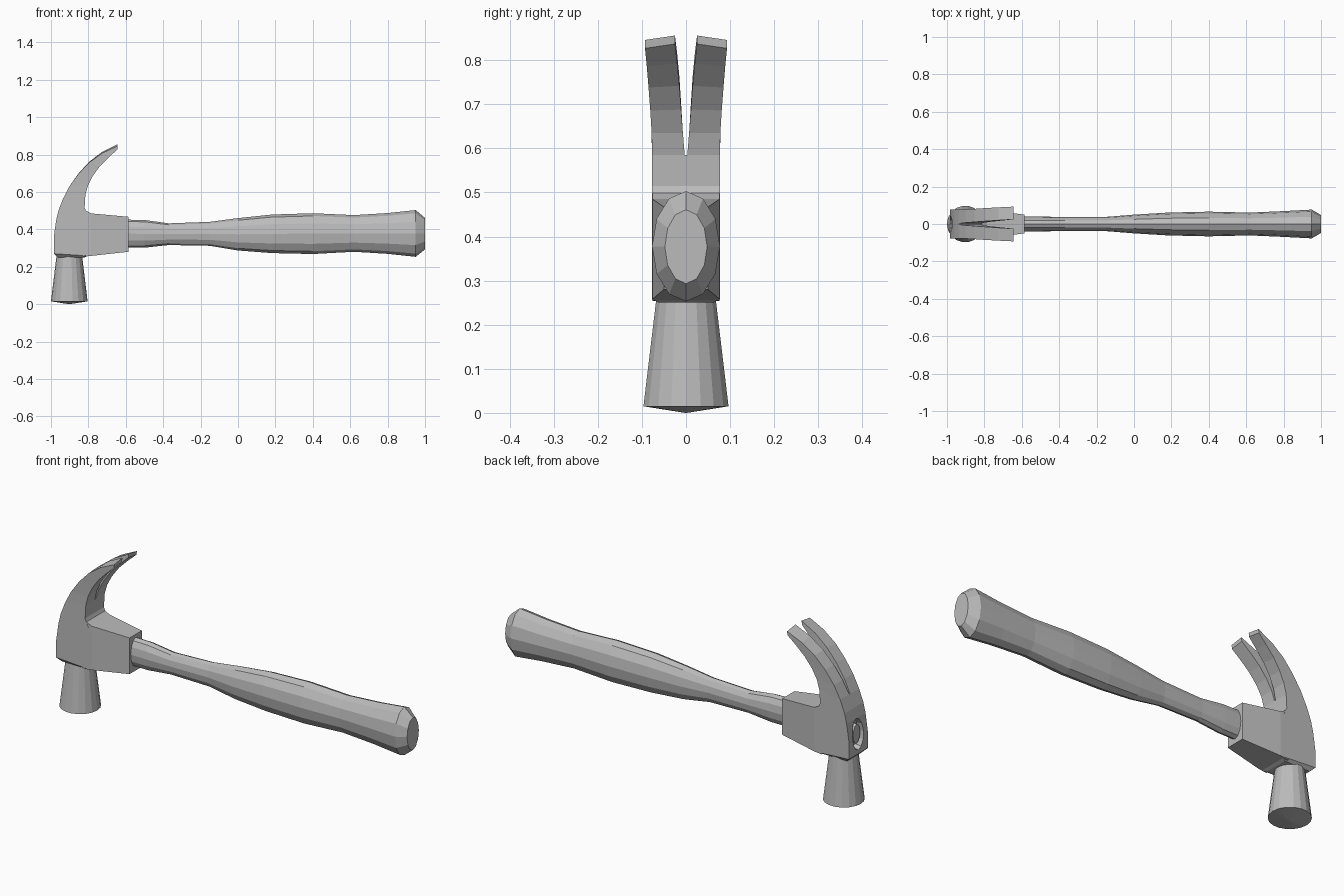
import bpy, bmesh
from math import sin, cos, pi

cube = bpy.data.objects.get("Cube")
if cube:
    bpy.data.objects.remove(cube)

steel = bpy.data.materials.new("mid grey")
steel.use_nodes = True
grey = (0.5, 0.5, 0.5, 1)
steel.diffuse_color = grey
steel.node_tree.nodes["Principled BSDF"].inputs["Base Color"].default_value = grey


def loft(name, rings):
    """Skin a closed solid through a list of equal-length point rings."""
    bm = bmesh.new()
    loops = [[bm.verts.new(p) for p in ring] for ring in rings]
    n = len(loops[0])
    for a, b in zip(loops, loops[1:]):
        for i in range(n):
            j = (i + 1) % n
            bm.faces.new((a[i], a[j], b[j], b[i]))
    bm.faces.new(loops[0][::-1])
    bm.faces.new(loops[-1])
    bmesh.ops.recalc_face_normals(bm, faces=bm.faces)
    mesh = bpy.data.meshes.new(name)
    bm.to_mesh(mesh)
    bm.free()
    mesh.materials.append(steel)
    obj = bpy.data.objects.new(name, mesh)
    bpy.context.collection.objects.link(obj)
    return obj


def oval(x, zc, ry, rz, n=12):
    """Upright elliptical ring at x."""
    return [(x, ry * sin(2 * pi * i / n), zc + rz * cos(2 * pi * i / n)) for i in range(n)]


def disc(z, r, n=18):
    """Level round ring on the striker axis."""
    return [(-0.902 + r * cos(2 * pi * i / n), r * sin(2 * pi * i / n), z) for i in range(n)]


# Handle: x, top z, bottom z, half width
grip = [(-0.62, 0.452, 0.302, 0.04), (-0.5, 0.45, 0.302, 0.04),
        (-0.37, 0.432, 0.316, 0.037), (-0.15, 0.44, 0.312, 0.038),
        (0.0, 0.46, 0.287, 0.05), (0.18, 0.479, 0.273, 0.061),
        (0.4, 0.486, 0.268, 0.066), (0.62, 0.476, 0.28, 0.061),
        (0.8, 0.487, 0.269, 0.069), (0.95, 0.503, 0.253, 0.077),
        (1.0, 0.461, 0.293, 0.048)]
loft("handle", [oval(x, (t + b) / 2, w, (t - b) / 2) for x, t, b, w in grip])

# Head block: back x, back z, front x, front z, half width
block = [(-0.965, 0.25, -0.82, 0.25, 0.062), (-0.985, 0.27, -0.8, 0.258, 0.077),
         (-0.985, 0.36, -0.8, 0.36, 0.077), (-0.972, 0.45, -0.8, 0.47, 0.077),
         (-0.96, 0.5, -0.82, 0.515, 0.077), (-0.935, 0.565, -0.816, 0.585, 0.077)]
head = loft("head_block", [[(a, -w, za), (b, -w, zb), (b, w, zb), (a, w, za)]
                           for a, za, b, zb, w in block])

# Socket arm tapering towards the handle: x, bottom z, top z, half width
arm = [(-0.83, 0.254, 0.52, 0.0765), (-0.815, 0.255, 0.5, 0.0765),
       (-0.785, 0.258, 0.485, 0.076), (-0.585, 0.28, 0.467, 0.05)]
loft("socket_arm", [[(x, -w, b), (x, w, b), (x, w, t), (x, -w, t)]
                    for x, b, t, w in arm])

# Oval eye in the back of the head, with the handle end set inside it
cutter = loft("eye_cutter", [oval(-1.05, 0.37, 0.052, 0.09), oval(-0.95, 0.37, 0.042, 0.075)])
cutter.hide_render = True
cutter.hide_viewport = True
cut = head.modifiers.new("eye", "BOOLEAN")
cut.operation = "DIFFERENCE"
cut.solver = "EXACT"
cut.object = cutter
loft("handle_end", [oval(-0.94, 0.37, 0.032, 0.055), oval(-0.975, 0.37, 0.028, 0.05)])

# Curved claw: outer x, outer z, inner x, inner z, slit side y, outside y
claw = [(-0.935, 0.565, -0.816, 0.585, 0.003, 0.077),
        (-0.9, 0.632, -0.802, 0.635, 0.007, 0.078),
        (-0.852, 0.7, -0.776, 0.688, 0.011, 0.081),
        (-0.795, 0.762, -0.738, 0.742, 0.015, 0.085),
        (-0.725, 0.815, -0.69, 0.793, 0.02, 0.089),
        (-0.643, 0.856, -0.645, 0.837, 0.025, 0.093)]
for side, s in (("left", 1), ("right", -1)):
    rings = [[(a, s * y, za), (b, s * y, zb), (b, s * w, zb - d), (a, s * w, za - d)]
             for (a, za, b, zb, y, w), d in zip(claw, (0, 0, 0.002, 0.004, 0.007, 0.01))]
    # The two prongs share the mirrored path, with the outside edge dropping at the tip
    loft("claw_" + side, rings)

# Flared striker with a shallow pointed face
loft("striker", [disc(0.262, 0.068), disc(0.015, 0.098), disc(0.0, 0.002)])
